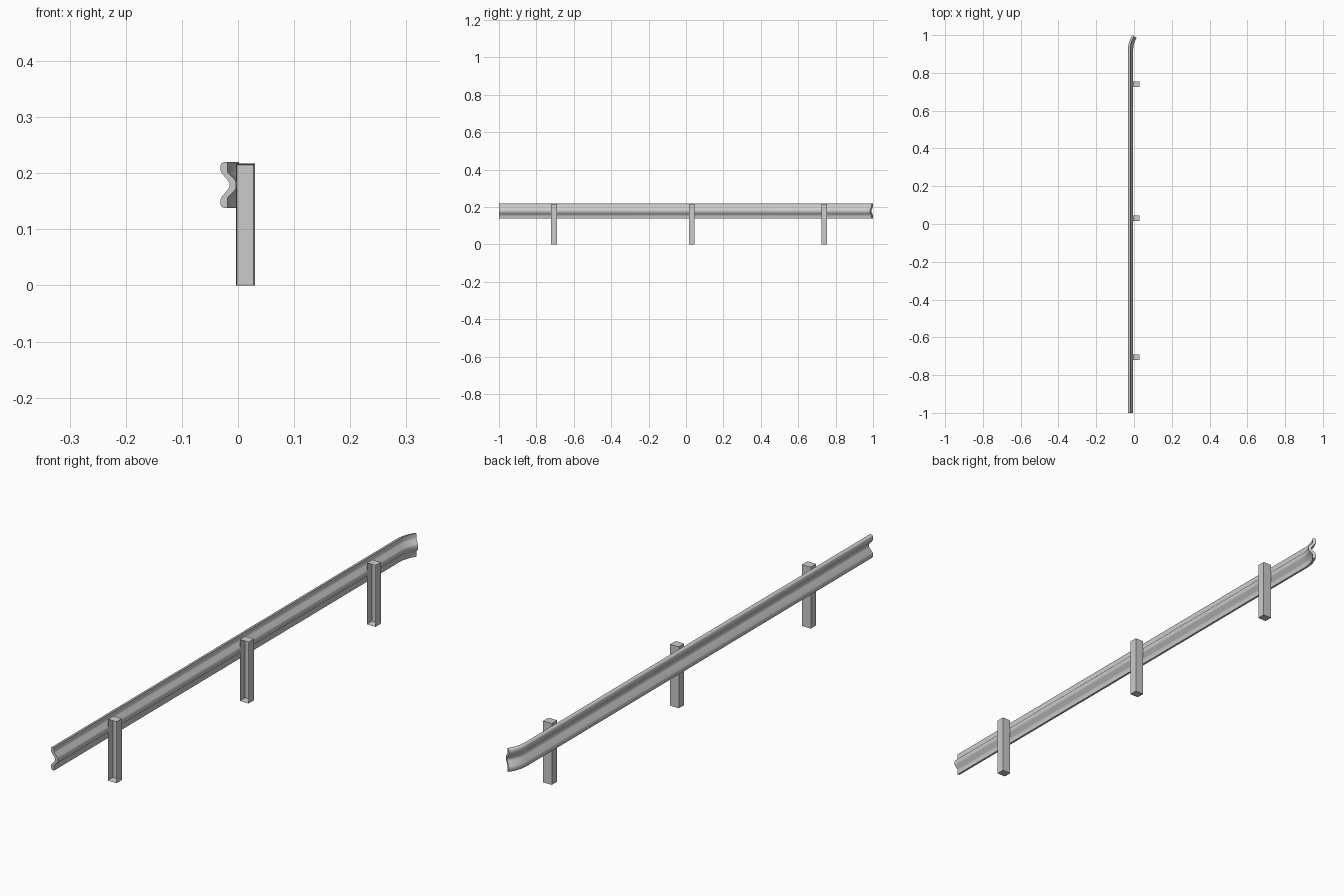
import bpy, bmesh
from math import sin, cos, radians

if "Cube" in bpy.data.objects:
    bpy.data.objects.remove(bpy.data.objects["Cube"])

# Rail section: (depth from the road-side face, height above the section centre)
ZC = 0.179
outer = [(0.006, 0.041), (0.002, 0.039), (0.0, 0.035), (0.0, 0.026),
         (0.002, 0.021), (0.013, 0.008), (0.016, 0.003)]
inner = [(0.027, 0.006), (0.025, 0.010), (0.014, 0.021),
         (0.012, 0.025), (0.012, 0.041)]


def flip(pts):
    return [(d, -z) for d, z in reversed(pts)]


section = outer + flip(outer) + flip(inner) + inner

# Rail path: long straight run, then an arc turning away from the road
R, X0, BEND, STEPS = 0.127, -0.031, 35, 8
Y0 = 1 - R * sin(radians(BEND))


def ring(y, angle):
    return [(X0 + R - (R - d) * cos(angle), y + (R - d) * sin(angle), ZC + z)
            for d, z in section]


def finish(bm, name):
    bmesh.ops.recalc_face_normals(bm, faces=bm.faces)
    me = bpy.data.meshes.new(name)
    bm.to_mesh(me)
    bm.free()
    ob = bpy.data.objects.new(name, me)
    bpy.context.collection.objects.link(ob)
    return ob


def make_rail():
    bm = bmesh.new()
    stations = [(-1, 0)] + [(Y0, radians(BEND) * i / STEPS) for i in range(STEPS + 1)]
    rings = [[bm.verts.new(p) for p in ring(*s)] for s in stations]
    n = len(section)
    for a, b in zip(rings, rings[1:]):
        for i in range(n):
            j = (i + 1) % n
            bm.faces.new((a[i], a[j], b[j], b[i]))
    bm.faces.new(rings[0])
    bm.faces.new(rings[-1])
    ob = finish(bm, "guard_rail")
    bpy.ops.object.select_all(action='DESELECT')
    ob.select_set(True)
    bpy.context.view_layer.objects.active = ob
    bpy.ops.object.shade_smooth_by_angle(angle=radians(40))


# Post: box hollowed from its front side, leaving thin walls and end caps
def make_post(y, name):
    bm = bmesh.new()
    bmesh.ops.create_cube(bm, size=1)
    for v in bm.verts:
        v.co = (0.013 + v.co.x * 0.034, y + v.co.y * 0.03, (v.co.z + 0.5) * 0.217)
    bm.normal_update()
    front = [f for f in bm.faces if f.normal.y < -0.9]
    bmesh.ops.inset_region(bm, faces=front, thickness=0.003)
    for v in front[0].verts:
        v.co.y += 0.026
    finish(bm, name)


make_rail()
for y, name in ((-0.706, "front_post"), (0.031, "middle_post"), (0.74, "back_post")):
    make_post(y, name)
